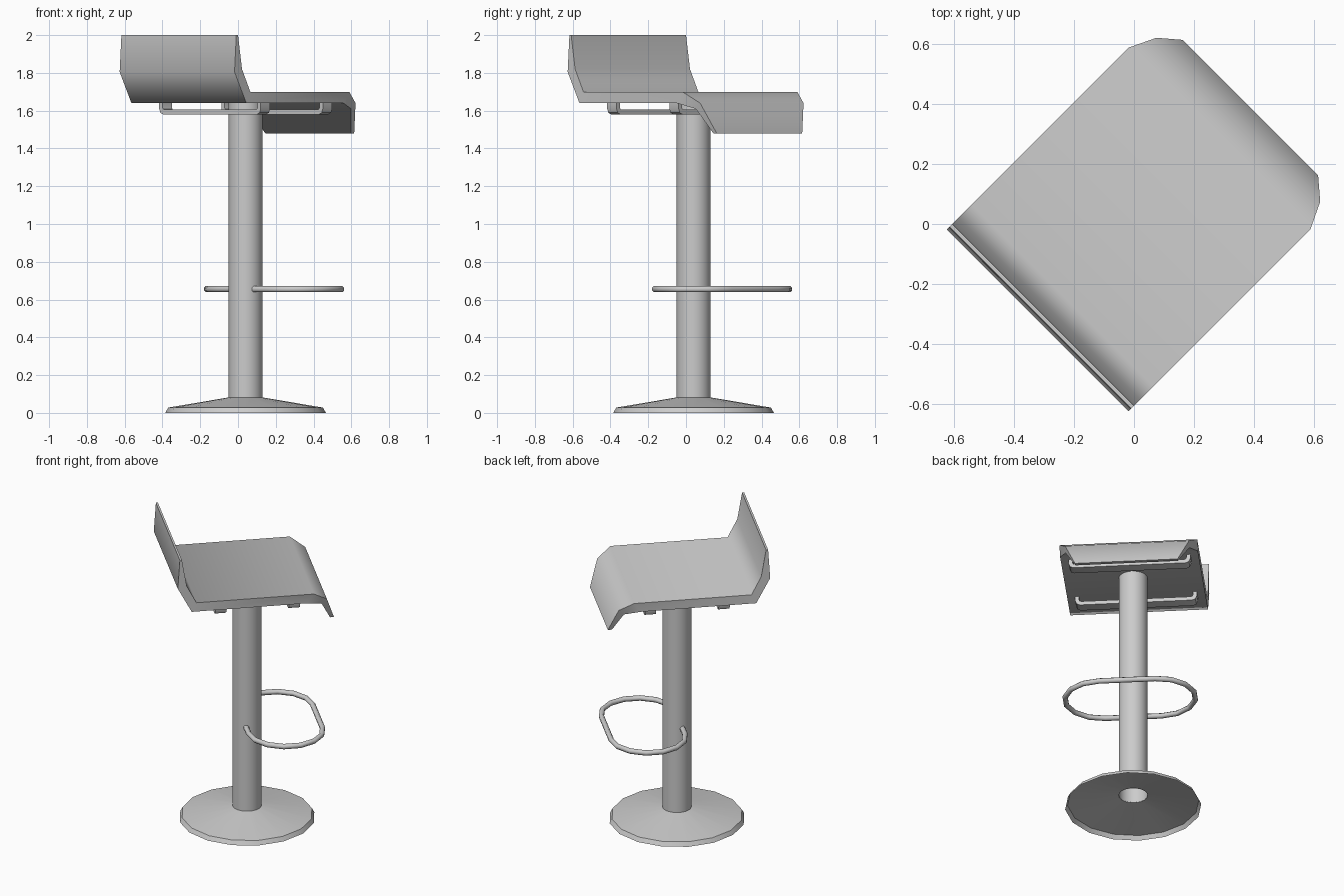
import bpy, bmesh
from math import radians, pi, cos, sin
from mathutils import Matrix

if "Cube" in bpy.data.objects:
    bpy.data.objects.remove(bpy.data.objects["Cube"])

# Parts are built in local axes (x = seat's forward direction), then turned 45 degrees
TURN = Matrix.Rotation(radians(45), 4, 'Z')
AXIS = 0.057  # column position along the forward direction


def finish(name, bm, angle=40, closed=True):
    if closed:
        bmesh.ops.recalc_face_normals(bm, faces=bm.faces)
    bm.transform(TURN)
    me = bpy.data.meshes.new(name)
    bm.to_mesh(me)
    bm.free()
    ob = bpy.data.objects.new(name, me)
    bpy.context.collection.objects.link(ob)
    me.shade_smooth()
    me.set_sharp_from_angle(angle=radians(angle))
    return ob


def loft(name, rings, angle=40, loop=False, caps=True):
    """Skin a list of closed vertex rings."""
    bm = bmesh.new()
    vs = [[bm.verts.new(p) for p in r] for r in rings]
    pairs = list(zip(vs, vs[1:])) + ([(vs[-1], vs[0])] if loop else [])
    for a, b in pairs:
        n = len(a)
        for i in range(n):
            j = (i + 1) % n
            bm.faces.new((a[i], a[j], b[j], b[i]))
    if caps and not loop:
        bm.faces.new(vs[0][::-1])
        bm.faces.new(vs[-1])
    return finish(name, bm, angle, closed=caps or loop)


def circle(r, z, n):
    return [(AXIS + r * cos(2 * pi * i / n), r * sin(2 * pi * i / n), z) for i in range(n)]


# Base: open-bottomed low cone with a thin rim
loft("base", [circle(0.425, 0, 16), circle(0.41, 0.028, 16), circle(0.09, 0.082, 16)],
     angle=35, caps=False)

# Column: open tube
loft("column", [circle(0.09, 0.08, 32), circle(0.09, 1.645, 32)], caps=False)

# Seat: stations of (upper x, z), (lower x, z), half width, from backrest to front lip
stations = [
    ((-0.430, 2.00), (-0.443, 2.00), 0.43),
    ((-0.400, 1.82), (-0.456, 1.805), 0.43),
    ((-0.338, 1.70), (-0.368, 1.64), 0.43),
    ((0.403, 1.70), (0.360, 1.64), 0.43),
    ((0.493, 1.64), (0.460, 1.61), 0.387),
    ((0.550, 1.48), (0.525, 1.48), 0.32),
]
loft("seat", [[(t[0], -w, t[1]), (t[0], w, t[1]), (b[0], w, b[1]), (b[0], -w, b[1])]
              for t, b, w in stations], angle=66)

# Seat rails: flat U-shaped straps under the seat, across its width
half = [(0.38, 1.645), (0.38, 1.61), (0.371, 1.589), (0.35, 1.58)]
inner = [(0.355, 1.645), (0.355, 1.617), (0.351, 1.608), (0.34, 1.605)]
outline = list(zip(half, inner))
outline += [((-a[0], a[1]), (-b[0], b[1])) for a, b in reversed(outline)]
for name, x in (("back_rail", -0.175), ("front_rail", 0.29)):
    loft(name, [[(x - 0.035, o[0], o[1]), (x + 0.035, o[0], o[1]),
                 (x + 0.035, i[0], i[1]), (x - 0.035, i[0], i[1])] for o, i in outline])

# Footrest: stadium-shaped ring of tube passing through the column
R, H, TUBE, ZC, XC = 0.233, 0.175, 0.017, 0.655, 0.27
rings = []
for side in (1, -1):
    for k in range(8):
        a = pi * k / 7 + (0 if side == 1 else pi)
        rings.append([(XC + (R + TUBE * cos(t)) * cos(a),
                       side * H + (R + TUBE * cos(t)) * sin(a),
                       ZC + TUBE * sin(t))
                      for t in (2 * pi * (s + 0.5) / 8 for s in range(8))])
loft("footrest", rings, angle=50, loop=True)
